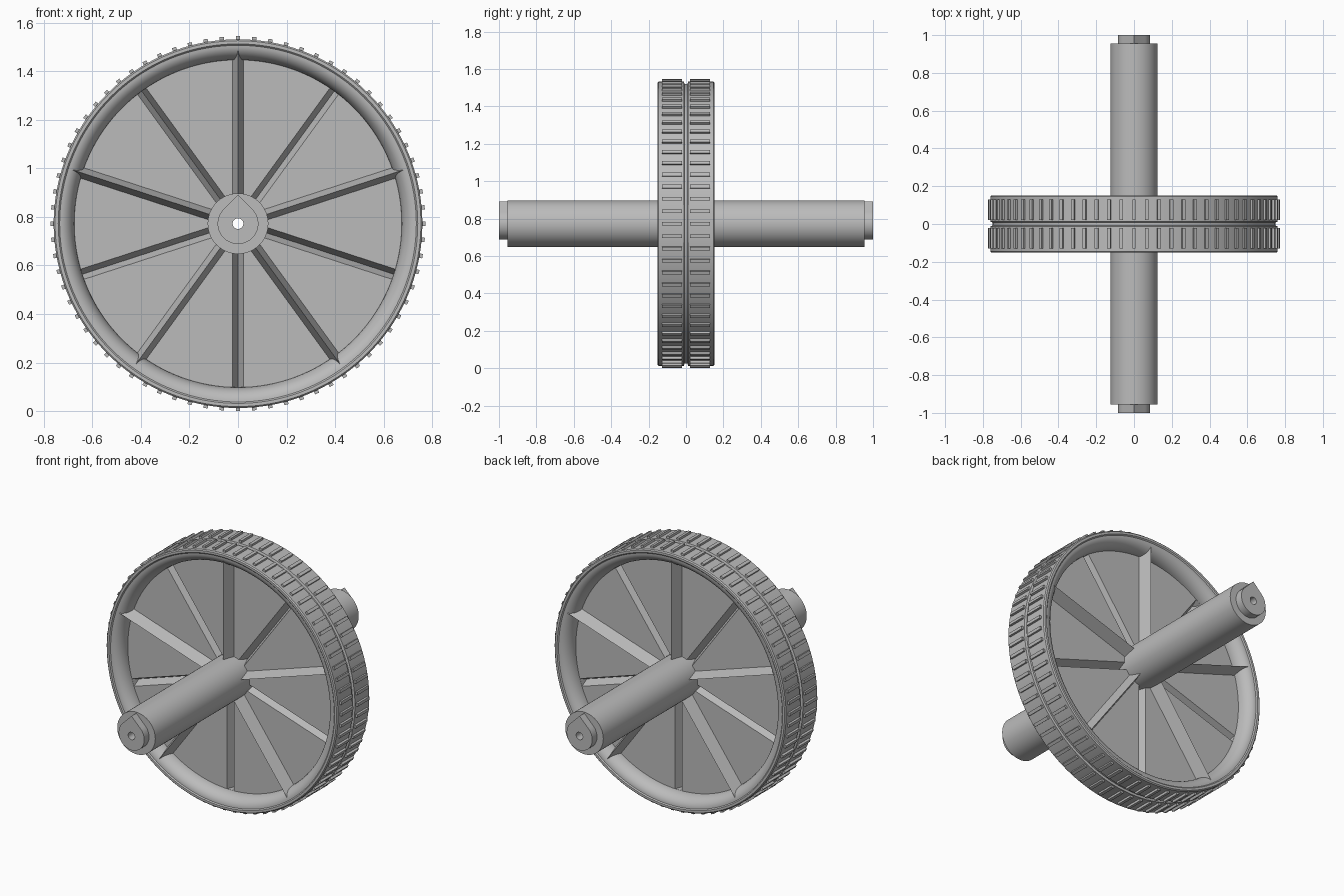
import bpy
import bmesh
from math import cos, sin, pi, radians
from mathutils import Matrix, Vector

CENTRE_Z = 0.7725
HOLE_R = 0.022
TUBE_R = 0.125
TUBE_END = 0.955
DISC_R = 0.675
DISC_Y = 0.07
RIM_R = 0.76

cube = bpy.data.objects.get("Cube")
if cube:
    bpy.data.objects.remove(cube, do_unlink=True)

grey = bpy.data.materials.new("plain_grey")
grey.use_nodes = True
grey.diffuse_color = (0.5, 0.5, 0.5, 1)
grey.node_tree.nodes["Principled BSDF"].inputs["Base Color"].default_value = (0.5, 0.5, 0.5, 1)


def finish(name, bm, smooth=True):
    """Turn a bmesh into a named, shaded object."""
    bmesh.ops.recalc_face_normals(bm, faces=bm.faces)
    mesh = bpy.data.meshes.new(name)
    bm.to_mesh(mesh)
    bm.free()
    mesh.materials.append(grey)
    ob = bpy.data.objects.new(name, mesh)
    bpy.context.collection.objects.link(ob)
    if smooth:
        smooth_object(ob)
    return ob


def smooth_object(ob):
    bpy.ops.object.select_all(action="DESELECT")
    ob.select_set(True)
    bpy.context.view_layer.objects.active = ob
    bpy.ops.object.shade_smooth_by_angle(angle=radians(30))


def polar(r, a, y):
    return Vector((r * cos(a), y, CENTRE_Z + r * sin(a)))


def lathe(name, profile, steps, shape=None):
    """Revolve a closed (radius, y) profile about the axle line."""
    bm = bmesh.new()
    rings = []
    for i in range(steps):
        a = 2 * pi * i / steps
        rings.append([bm.verts.new(polar(shape(r, a) if shape else r, a, y))
                      for r, y in profile])
    n = len(profile)
    for i in range(steps):
        p, q = rings[i], rings[(i + 1) % steps]
        for j in range(n):
            k = (j + 1) % n
            bm.faces.new((p[j], p[k], q[k], q[j]))
    return finish(name, bm)


def add_prism(bm, a, r0, r1, half_width, base_y, tip_y):
    """Triangular bar running outward at angle a."""
    side = Vector((-sin(a), 0, cos(a))) * half_width
    ends = []
    for r in (r0, r1):
        ends.append([bm.verts.new(v) for v in (
            polar(r, a, base_y) - side, polar(r, a, base_y) + side, polar(r, a, tip_y))])
    p, q = ends
    bm.faces.new(p)
    bm.faces.new(q)
    for j in range(3):
        k = (j + 1) % 3
        bm.faces.new((p[j], p[k], q[k], q[j]))


# Wheel: disc, rounded inner rim, lip, outer band with a centre groove
half = [(0.1, DISC_Y)]
for i in range(11):
    t = i / 10 * pi / 2
    half.append((0.735 - 0.06 * cos(t), DISC_Y + 0.076 * sin(t)))
half += [(0.741, 0.152), (0.754, 0.152), (RIM_R, 0.146),
         (RIM_R, 0.012), (0.748, 0.008)]
wheel = lathe("wheel", half + [(r, -y) for r, y in reversed(half)], 144)

# V-shaped grooves between the ridges, on both faces of the disc
bm = bmesh.new()
slope = 0.022 / 0.055
for s in (1, -1):
    for i in range(5):
        add_prism(bm, radians(54 + 72 * i), 0.11, 0.674, 0.022 + 0.02 * slope,
                  s * (DISC_Y + 0.02), s * (DISC_Y - 0.055))
cutter = finish("groove_cutter", bm, smooth=False)
cut = wheel.modifiers.new("grooves", "BOOLEAN")
cut.operation = "DIFFERENCE"
cut.solver = "EXACT"
cut.object = cutter
bpy.ops.object.select_all(action="DESELECT")
wheel.select_set(True)
bpy.context.view_layer.objects.active = wheel
bpy.ops.object.modifier_apply(modifier=cut.name)
bpy.data.objects.remove(cutter, do_unlink=True)
smooth_object(wheel)

# Raised spoke ridges on both faces
bm = bmesh.new()
for s in (1, -1):
    for i in range(5):
        add_prism(bm, radians(90 + 72 * i), 0.1, 0.733, 0.024,
                  s * (DISC_Y - 0.005), s * 0.143)
finish("spoke_ridges", bm, smooth=False)

# Tread bars in two rows
bm = bmesh.new()
TREADS = 72
for i in range(TREADS):
    a = 2 * pi * i / TREADS
    for s in (1, -1):
        place = (Matrix.Translation(polar(0.7605, a, s * 0.075))
                 @ Matrix.Rotation(-a, 4, "Y")
                 @ Matrix.Diagonal((0.024, 0.108, 0.018, 1)))
        bmesh.ops.create_cube(bm, size=1, matrix=place)
finish("tread_bars", bm, smooth=False)

# Axle tube with a bore right through
lathe("axle_tube", [(HOLE_R, -TUBE_END), (TUBE_R, -TUBE_END),
                    (TUBE_R, TUBE_END), (HOLE_R, TUBE_END)], 64)


# Teardrop end pegs, pointed at the top
def teardrop(r, a):
    off = abs(a - pi / 2)
    return r / cos(pi / 4 - off) if r > HOLE_R and off < pi / 4 else r


for name, s in (("front_peg", -1), ("back_peg", 1)):
    y0, y1 = s * (TUBE_END - 0.01), s
    lathe(name, [(HOLE_R, y0), (0.084, y0), (0.084, y1), (HOLE_R, y1)], 64, teardrop)
